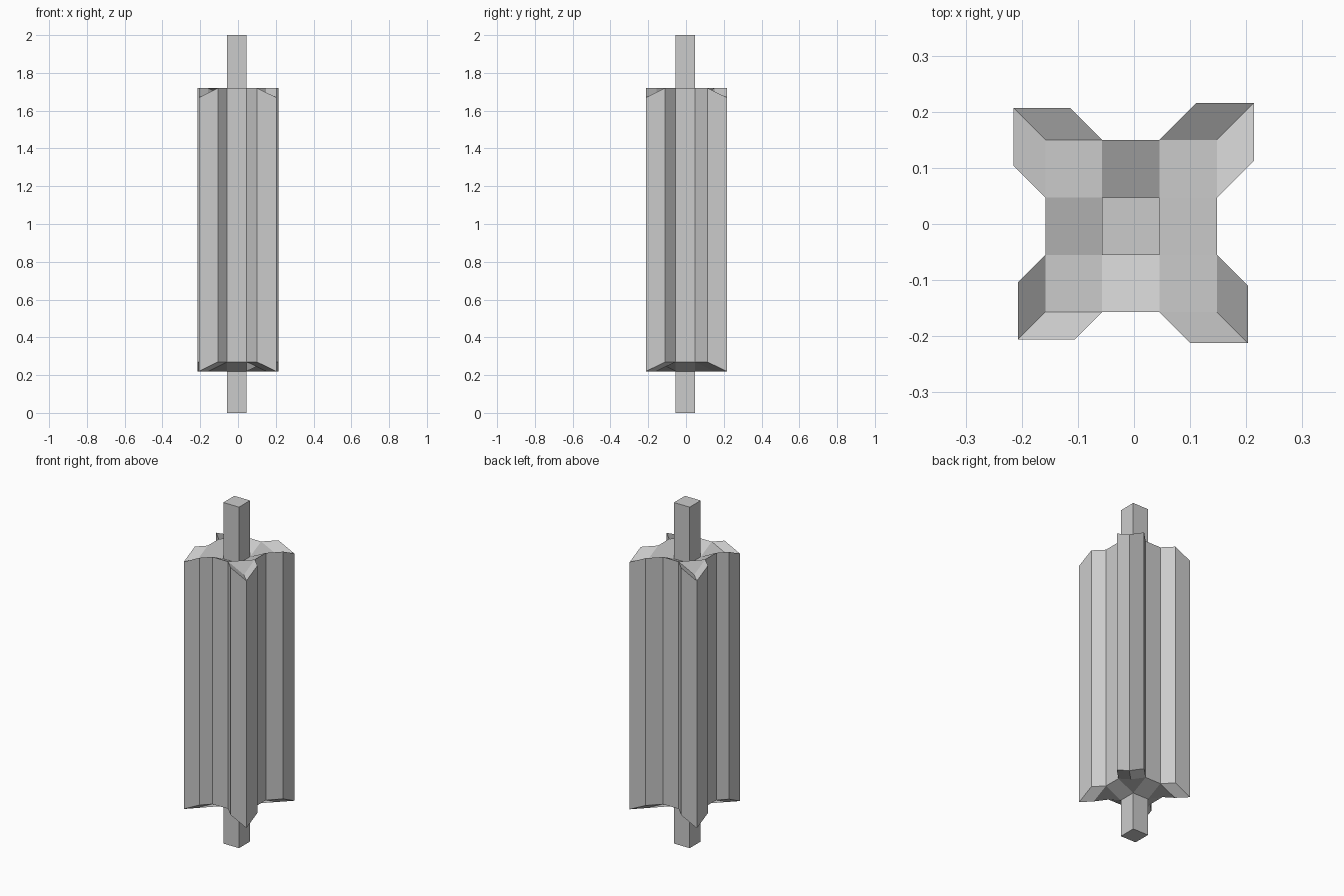
import bpy, bmesh

if "Cube" in bpy.data.objects:
    bpy.data.objects.remove(bpy.data.objects["Cube"])

X = [-0.158, -0.057, 0.045, 0.148]
Y = [-0.157, -0.055, 0.047, 0.15]
LOW, HIGH, LENGTH = 0.22, 0.27, 1.45


def add_object(name, bm):
    bmesh.ops.recalc_face_normals(bm, faces=bm.faces)
    mesh = bpy.data.meshes.new(name)
    bm.to_mesh(mesh)
    bm.free()
    ob = bpy.data.objects.new(name, mesh)
    bpy.context.collection.objects.link(ob)
    return ob


def grid(i, j):
    # height alternates: centre and outer corners low, side edges high
    same = (i in (0, 3)) == (j in (0, 3))
    return (X[i], Y[j], LOW if same else HIGH)


def shifted(p, dx, dy):
    return (round(p[0] + dx, 4), round(p[1] + dy, 4), p[2])


# square shaft running the full height
bm = bmesh.new()
bmesh.ops.create_cube(bm, size=1)
for v in bm.verts:
    v.co = (X[2] if v.co.x > 0 else X[1], Y[2] if v.co.y > 0 else Y[1],
            2.0 if v.co.z > 0 else 0.0)
add_object("shaft", bm)

# end pattern of the fluted body: 3 x 3 core cells
cells = [[grid(i, j), grid(i + 1, j), grid(i + 1, j + 1), grid(i, j + 1)]
         for i in range(3) for j in range(3)]

# two slanted cells on each corner make the diagonal fins
for i, j, reach in [(3, 3, 0.066), (0, 3, 0.057), (0, 0, 0.049), (3, 0, 0.055)]:
    dx, dy = (reach if i else -reach), (reach if j else -reach)
    corner = grid(i, j)
    for side in (grid(2 if i else 1, j), grid(i, 2 if j else 1)):
        cells.append([side, corner, shifted(corner, dx, dy), shifted(side, dx, dy)])

# lower and upper ends, joined by walls along the open edges
bm = bmesh.new()
verts = {}


def vert(p, top):
    if (p, top) not in verts:
        verts[p, top] = bm.verts.new((p[0], p[1], p[2] + LENGTH * top))
    return verts[p, top]


uses = {}
for cell in cells:
    for top in (0, 1):
        bm.faces.new([vert(p, top) for p in cell])
    for a, b in zip(cell, cell[1:] + cell[:1]):
        uses.setdefault(frozenset((a, b)), []).append((a, b))
for edges in uses.values():
    if len(edges) == 1:
        a, b = edges[0]
        bm.faces.new([vert(a, 0), vert(b, 0), vert(b, 1), vert(a, 1)])
add_object("fluted_body", bm)
